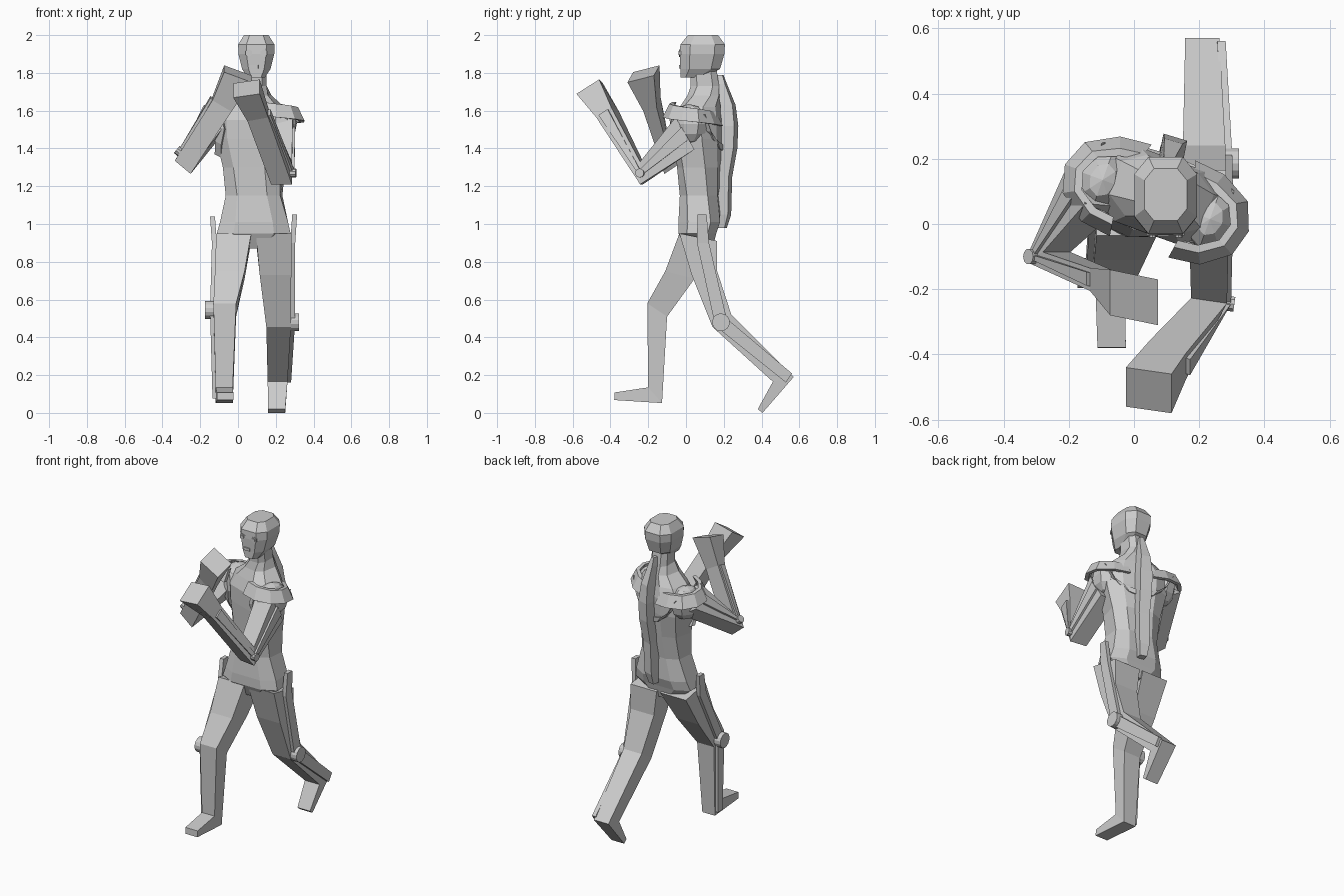
import bpy, bmesh, math
from mathutils import Vector as V, Matrix

ROT = Matrix.Rotation(math.radians(-20), 3, 'Z')   # shoulder twist


def loft(name, rings):
    """Skin a list of equal-length vertex rings and cap both ends."""
    bm = bmesh.new()
    vs = [[bm.verts.new(p) for p in r] for r in rings]
    n = len(vs[0])
    for a, b in zip(vs, vs[1:]):
        for i in range(n):
            j = (i + 1) % n
            bm.faces.new((a[i], a[j], b[j], b[i]))
    bm.faces.new(vs[0])
    bm.faces.new(vs[-1])
    bmesh.ops.recalc_face_normals(bm, faces=bm.faces)
    me = bpy.data.meshes.new(name)
    bm.to_mesh(me)
    bm.free()
    ob = bpy.data.objects.new(name, me)
    bpy.context.collection.objects.link(ob)
    return ob


def boxes(name, sections):
    """Four-sided limb from (centre, half side, half depth) sections."""
    return loft(name, [[c + u + v, c + u - v, c - u - v, c - u + v]
                       for c, u, v in [tuple(V(q) for q in s) for s in sections]])


def body(name, rows, k):
    """Chamfered eight-sided stack from (z, cx, cy, half x, half y, yaw)."""
    rings = []
    for z, cx, cy, a, b, yaw in rows:
        r = Matrix.Rotation(math.radians(yaw), 3, 'Z')
        pts = [(k*a, -b), (a, -k*b), (a, k*b), (k*a, b),
               (-k*a, b), (-a, k*b), (-a, -k*b), (-k*a, -b)]
        rings.append([r @ V((x, y, 0)) + V((cx, cy, z)) for x, y in pts])
    return loft(name, rings)


def disc(name, c, axis, r, depth, sides=14):
    bpy.ops.mesh.primitive_cylinder_add(vertices=sides, radius=r, depth=depth, location=c)
    ob = bpy.context.object
    ob.name = name
    ob.rotation_euler = V(axis).to_track_quat('Z', 'Y').to_euler()
    return ob


def local(x, y, z):
    """Point in the twisted shoulder frame."""
    return ROT @ V((x, y, 0)) + V((0.07, 0.08, z))


# torso and neck
body("torso", [
    (0.87, .085, .07, .09, .07, 0), (0.95, .083, .06, .195, .10, 0),
    (1.01, .085, .07, .18, .11, 0), (1.15, .085, .075, .145, .10, -6),
    (1.30, .085, .08, .155, .11, -14), (1.45, .08, .085, .185, .12, -20),
    (1.55, .08, .085, .195, .12, -20), (1.62, .085, .09, .15, .10, -20),
    (1.68, .09, .10, .08, .085, -12), (1.73, .095, .10, .057, .075, 0),
    (1.83, .095, .09, .055, .07, 0)], 0.55)

# head
body("head", [
    (1.775, .097, .03, .045, .06, 0), (1.82, .097, .075, .075, .105, 0),
    (1.90, .097, .085, .095, .118, 0), (1.95, .097, .088, .096, .118, 0),
    (2.00, .097, .09, .065, .08, 0)], 0.55)

# eyes and mouth
for x in (.057, .137):
    disc("eye_rim", (x, -.025, 1.905), (0, 1, 0), .02, .022, 6)
    disc("eye_ball", (x, -.03, 1.905), (0, 1, 0), .011, .022, 8)
boxes("mouth", [((.085, -.015, 1.832), (.024, 0, 0), (0, 0, .011)),
                ((.085, -.037, 1.832), (.022, 0, 0), (0, 0, .009))])

# spine ridge on the back
boxes("spine", [((x, y, z), (w, -.3*w, 0), (.2*d, d, 0)) for z, x, y, w, d in [
    (0.98, .10, .19, .022, .02), (1.05, .105, .20, .03, .03), (1.25, .11, .20, .032, .035),
    (1.40, .118, .225, .036, .036), (1.52, .12, .23, .036, .036),
    (1.63, .115, .222, .028, .032), (1.74, .105, .19, .018, .022), (1.79, .10, .18, .01, .015)]])

# shoulder caps, curved pads and harness straps, both sides
PAD = [(.10, -.13), (.18, -.12), (.25, -.07), (.27, 0), (.24, .07), (.16, .11), (.08, .12)]
for side, s in (("left", 1), ("right", -1)):
    bpy.ops.mesh.primitive_uv_sphere_add(segments=8, ring_count=6, radius=1,
                                         location=local(s*.175, -.005, 1.53))
    cap = bpy.context.object
    cap.name = side + "_shoulder"
    cap.scale = (.08, .105, .105)
    cap.rotation_euler[2] = math.radians(-20)

    secs = []
    for i, (x, y) in enumerate(PAD):
        out = (ROT @ V((s*(x - .12), y, 0))).normalized()
        secs.append((local(s*x, y, 1.61 - .009*i), out*.012, V((0, 0, .036)) - out*.018))
    boxes(side + "_shoulder_pad", secs)

    out = ROT @ V((0, .012, 0))
    wide = ROT @ V((s*.016, 0, .02))
    boxes(side + "_back_strap", [(local(s*x, y, z), out, wide) for x, y, z in
          [(.20, .09, 1.56), (.15, .105, 1.47), (.09, .12, 1.42), (.02, .125, 1.40)]])
    wide = ROT @ V((s*.018, 0, .008))
    boxes(side + "_chest_strap", [(local(s*x, y, z), out, wide) for x, y, z in
          [(.15, -.105, 1.60), (.125, -.112, 1.51), (.15, -.09, 1.43), (.165, -.05, 1.36)]])

# bent arms: shoulder, elbow, wrist, hand end; side vector points outward
ARMS = {
    "left": [((.23, -.005, 1.48), (.06, 0, 0), (0, -.05, .085)),
             ((.23, -.235, 1.27), (.055, -.008, 0), (0, 0, .06)),
             ((.105, -.415, 1.58), (.055, -.02, .01), (0, .04, .026)),
             ((.045, -.51, 1.717), (.07, -.01, .01), (0, .06, .038))],
    "right": [((-.12, .12, 1.55), (-.055, .005, .035), (.026, -.062, .052)),
              ((-.265, -.10, 1.345), (-.042, 0, .035), (.028, .014, .045)),
              ((-.085, -.18, 1.635), (-.05, .01, .03), (0, .035, .01)),
              ((.0, -.225, 1.795), (-.073, .015, .027), (0, .07, .018))],
}
for side, secs in ARMS.items():
    boxes(side + "_arm", secs)
    rail = []
    for i, (c, u, v) in enumerate(secs[:3]):
        c, u, v = V(c), V(u), V(v)
        rail.append((c + u*1.05, u.normalized()*.01, v*(.38, .3, .6)[i]))
    boxes(side + "_arm_rail", rail)
    disc(side + "_elbow_hub", rail[1][0], rail[1][1], .024, .04, 10)

# legs: (x low, x high, front y z, back y z) down to the toe
LEGS = {
    "left": [(.095, .282, (-.035, .95), (.165, .91)), (.115, .282, (.03, .73), (.165, .75)),
             (.15, .28, (.14, .455), (.24, .52)), (.157, .262, (.46, .165), (.57, .19)),
             (.16, .25, (.38, .02), (.405, 0))],
    "right": [(-.115, .07, (-.035, .95), (.165, .91)), (-.122, .035, (-.11, .75), (.045, .71)),
              (-.13, -.01, (-.205, .58), (-.1, .51)), (-.118, -.028, (-.2, .135), (-.127, .052)),
              (-.112, -.025, (-.378, .108), (-.38, .068))],
}
for side, rows in LEGS.items():
    loft(side + "_leg", [[(a, *f), (b, *f), (b, *r), (a, *r)] for a, b, f, r in rows])

# leg side rails: (x, y, z, half width y, half width z)
RAILS = {
    "left": [(.30, .085, 1.05, .024, 0), (.29, .09, .90, .032, 0), (.288, .185, .48, .03, .02),
             (.268, .545, .185, .016, .024)],
    "right": [(-.135, .05, 1.04, .024, 0), (-.125, .02, .90, .032, 0), (-.135, -.15, .545, .032, 0),
              (-.122, -.158, .075, .024, 0)],
}
for side, rows in RAILS.items():
    boxes(side + "_leg_rail", [((x, y, z), (.013, 0, 0), (0, a, b)) for x, y, z, a, b in rows])
    x, y, z = rows[2][:3]
    disc(side + "_knee_hub", (x + (.012 if side == "left" else -.016), y, z), (1, 0, 0), .047, .045)
